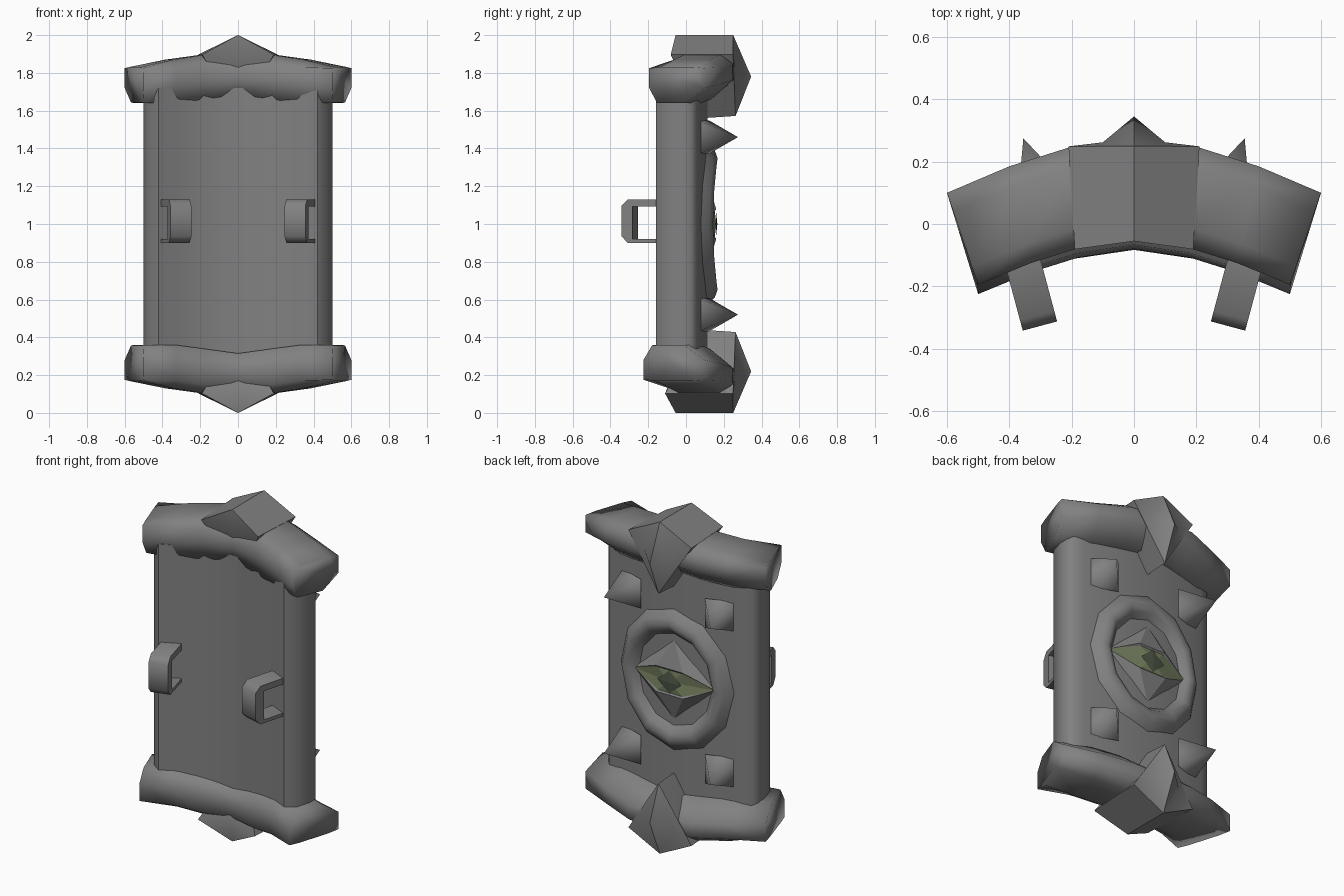
import bpy, bmesh, math
from mathutils import Vector

if "Cube" in bpy.data.objects:
    bpy.data.objects.remove(bpy.data.objects["Cube"])


def material(name, rgb):
    m = bpy.data.materials.new(name)
    m.diffuse_color = (*rgb, 1)
    m.use_nodes = True
    m.node_tree.nodes["Principled BSDF"].inputs["Base Color"].default_value = m.diffuse_color
    return m


GREY = material("iron grey", (0.22, 0.22, 0.22))
GREEN = material("eye green", (0.185, 0.225, 0.12))
DARK = material("pupil dark green", (0.075, 0.095, 0.06))


def build(name, verts, faces, mat=GREY, angle=None):
    bm = bmesh.new()
    vs = [bm.verts.new(v) for v in verts]
    for f in faces:
        bm.faces.new([vs[i] for i in f])
    bmesh.ops.recalc_face_normals(bm, faces=bm.faces)
    me = bpy.data.meshes.new(name)
    bm.to_mesh(me)
    bm.free()
    me.materials.append(mat)
    ob = bpy.data.objects.new(name, me)
    bpy.context.collection.objects.link(ob)
    if angle:
        bpy.ops.object.select_all(action='DESELECT')
        ob.select_set(True)
        bpy.context.view_layer.objects.active = ob
        bpy.ops.object.shade_smooth_by_angle(angle=math.radians(angle))
    return ob


def loft(name, rings, caps=True, angle=None, mat=GREY):
    """Skin a list of closed rings with equal point counts."""
    n = len(rings[0])
    faces = [(r * n + i, r * n + (i + 1) % n, (r + 1) * n + (i + 1) % n, (r + 1) * n + i)
             for r in range(len(rings) - 1) for i in range(n)]
    if caps:
        faces += [tuple(range(n)), tuple(range((len(rings) - 1) * n, len(rings) * n))]
    return build(name, [p for r in rings for p in r], faces, mat, angle)


def outer(x):
    return 0.115 - 0.25 * x * x


# Curved shield panel with rounded side edges
xs = [0.42 * i / 4 for i in range(-4, 5)]
side = [(0.475, -0.12), (0.5, -0.03), (0.5, 0.025), (0.475, 0.055)]
section = [(x, -0.045 - 0.65 * x * x) for x in xs] + side
section += [(x, outer(x)) for x in reversed(xs)]
section += [(-x, y) for x, y in reversed(side)]
loft("shield_panel", [[(x, y, z) for x, y in section] for z in (0.28, 1.72)], angle=42)

# End rims: (outer x, y), (inner x, y), heights top / high / low / bottom
STATIONS = [
    ((0.0, 0.26), (0.0, -0.05), (1.90, 1.84, 1.77, 1.685)),
    ((0.21, 0.245), (0.18, -0.078), (1.895, 1.85, 1.76, 1.66)),
    ((0.4, 0.185), (0.33, -0.125), (1.87, 1.83, 1.74, 1.64)),
    ((0.6, 0.10), (0.5, -0.195), (1.83, 1.825, 1.72, 1.642)),
]
SHAPE = [(0, 2), (0, 1), (0.2, 0), (0.8, 0), (1, 1), (1, 2), (0.66, 3), (0.04, 3)]


def rim(name, flip, shift):
    rings = []
    for s, st in [(-1, s) for s in STATIONS[:0:-1]] + [(1, s) for s in STATIONS]:
        (xo, yo), (xi, yi), zs = st
        yi += shift
        end = xo > 0.5
        rings.append([(s * (xi + f * (xo - xi)),
                       yi + (max(f, 0.14) if end and k == 3 else f) * (yo - yi),
                       2 - zs[k] if flip else zs[k]) for f, k in SHAPE])
    loft(name, rings, angle=100)


# Pointed keystone at the middle of each rim
def keystone(name, flip, shift):
    # front ridge, front low, back ridge, spike tip, bottom, inner
    pts = [(0, -0.055, 2.0), (0, -0.053 + shift, 1.835), (0, 0.25, 2.0),
           (0, 0.345, 1.78), (0, 0.262, 1.572), (0, 0.08, 1.56)]
    faces = []
    for s in (-1, 1):
        f = len(pts)
        b, m = f + 1, f + 2
        pts += [(s * 0.19, -0.081 + shift, 1.897), (s * 0.21, 0.249, 1.897), (s * 0.1, 0.262, 1.82)]
        faces += [(0, 2, b, f), (0, f, 1), (2, b, m), (2, m, 3), (3, m, 4),
                  (m, b, 4), (b, f, 5), (b, 5, 4), (f, 1, 5)]
    build(name, [(x, y, 2 - z if flip else z) for x, y, z in pts], faces, angle=50)


for label, flip, shift in (("top", False, 0.0), ("bottom", True, -0.03)):
    rim(label + "_rim", flip, shift)
    keystone(label + "_keystone", flip, shift)

# Four pyramid spikes leaning outward
for s in (-1, 1):
    for z in (0.52, 1.46):
        a = math.radians(19)
        nrm = Vector((s * math.sin(a), math.cos(a), 0))
        tan = Vector((math.cos(a), -s * math.sin(a), 0))
        tip = Vector((s * 0.355, 0.275, z))
        c = tip - nrm * 0.19
        up = Vector((0, 0, 0.088))
        base = [c + tan * (i * 0.085) + up * j for i, j in ((-1, -1), (1, -1), (1, 1), (-1, 1))]
        build("spike", base + [tip],
              [(0, 1, 2, 3), (0, 1, 4), (1, 2, 4), (2, 3, 4), (3, 0, 4)], angle=100)

# Two C-shaped strap handles on the inside
profile = [(-0.03, 0.90), (0.19, 0.90), (0.225, 0.935), (0.225, 1.095), (0.19, 1.13), (-0.03, 1.13),
           (-0.03, 1.093), (0.165, 1.093), (0.165, 0.92), (-0.03, 0.92)]
for s in (-1, 1):
    a = math.radians(15)
    d = Vector((-s * math.sin(a), -math.cos(a), 0))
    w = Vector((s * math.cos(a), -math.sin(a), 0))
    root = Vector((s * 0.36, -0.11, 0))
    loft("handle", [[root + d * p + w * k + Vector((0, 0, z)) for p, z in profile]
                    for k in (-0.057, 0.057)], angle=50)

# Broad raised oval ring around the eye
rings = []
for k, h in ((1.0, -0.01), (0.89, 0.038), (0.8, 0.052), (0.71, 0.035), (0.62, -0.008)):
    ring = []
    for i in range(12):
        t = math.tau * i / 12
        x = 0.385 * k * math.cos(t)
        ring.append((x, outer(x) + h, 1 + 0.435 * k * math.sin(t)))
    rings.append(ring)
loft("eye_ring", rings, caps=False, angle=70)

# Eyelids above and below
for name, s in (("upper_eyelid", 1), ("lower_eyelid", -1)):
    build(name, [(-0.27, 0.105, 1), (-0.09, 0.16, 1 + s * 0.078), (0.09, 0.16, 1 + s * 0.078),
                 (0.27, 0.105, 1), (0, 0.112, 1 + s * 0.24), (0, 0.10, 1)],
          [(0, 1, 4), (1, 2, 4), (2, 3, 4), (0, 1, 5), (1, 2, 5), (2, 3, 5)])

# Almond eyeball and diamond pupil
rim_pts = [(-0.27, 0.108, 1), (-0.09, 0.152, 1.075), (0.09, 0.152, 1.075),
           (0.27, 0.108, 1), (0.09, 0.152, 0.925), (-0.09, 0.152, 0.925)]
build("eyeball", rim_pts + [(0, 0.160, 1), (0, 0.10, 1)],
      [(i, (i + 1) % 6, c) for i in range(6) for c in (6, 7)], GREEN)
dia = [(-0.08, 0.159, 1), (0, 0.159, 1.07), (0.08, 0.159, 1), (0, 0.159, 0.93)]
build("pupil", dia + [(0, 0.166, 1), (0, 0.157, 1)],
      [(i, (i + 1) % 4, c) for i in range(4) for c in (4, 5)], DARK)
